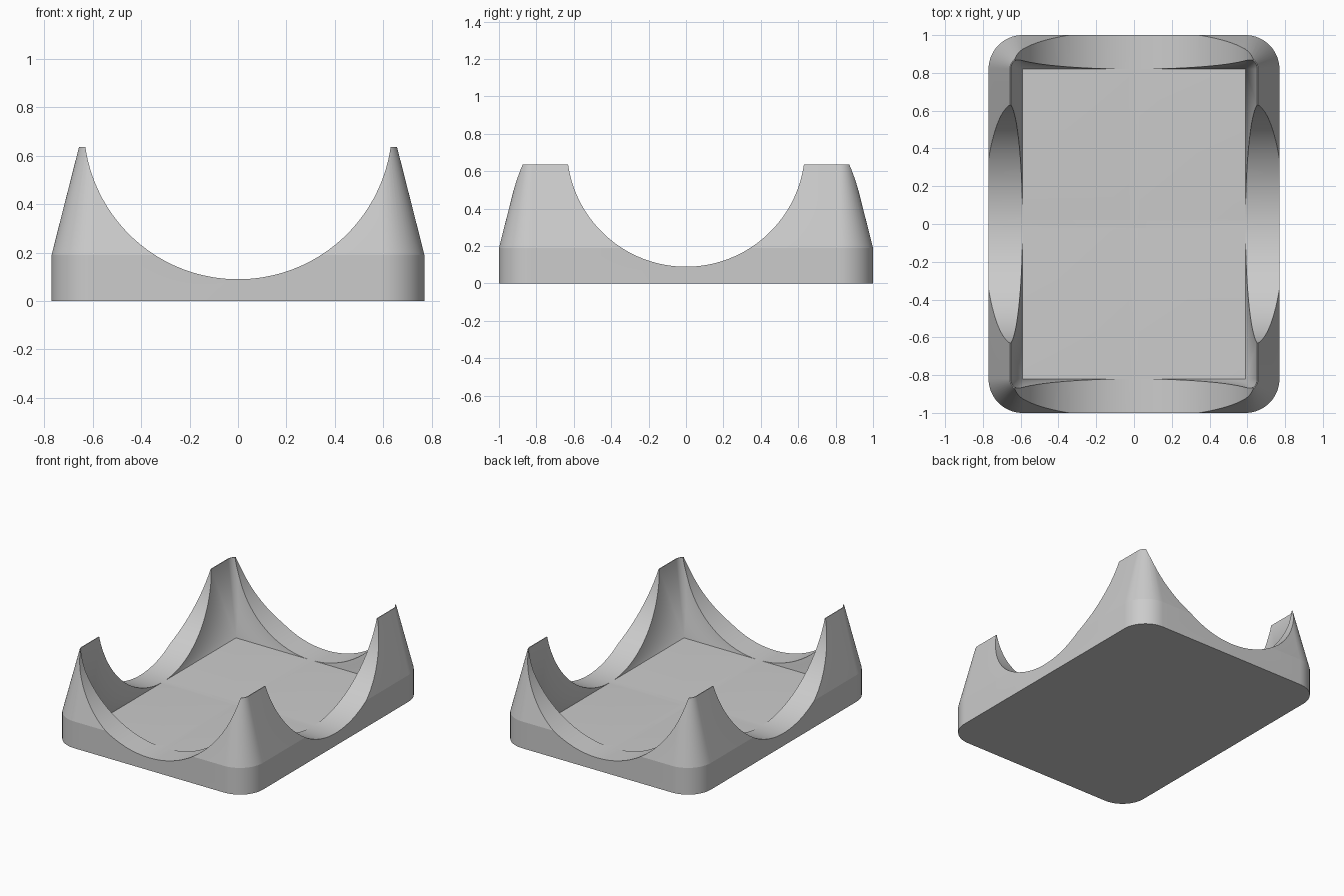
import bpy, bmesh, math
from mathutils import Matrix

cube = bpy.data.objects.get("Cube")
if cube:
    bpy.data.objects.remove(cube, do_unlink=True)

CORNER_X, CORNER_Y = 0.59, 0.82    # centres of the rounded corners
HEIGHT, FLOOR = 0.635, 0.09
STEPS = 16                         # segments in each rounded corner
NOTCH_RADIUS = 0.637

grey = bpy.data.materials.new("light_grey")
grey.use_nodes = True
colour = (0.6, 0.6, 0.6, 1)
grey.diffuse_color = colour
grey.node_tree.nodes["Principled BSDF"].inputs["Base Color"].default_value = colour


def make_object(name, bm):
    mesh = bpy.data.meshes.new(name)
    bm.to_mesh(mesh)
    bm.free()
    mesh.materials.append(grey)
    obj = bpy.data.objects.new(name, mesh)
    bpy.context.collection.objects.link(obj)
    return obj


def rounded_ring(bm, radius, z):
    """Rounded rectangle of vertices, offset from the corner centres."""
    ring = []
    for quarter, (sx, sy) in enumerate([(1, 1), (-1, 1), (-1, -1), (1, -1)]):
        for i in range(STEPS + 1):
            a = (quarter + i / STEPS) * math.pi / 2
            ring.append(bm.verts.new((sx * CORNER_X + radius * math.cos(a),
                                      sy * CORNER_Y + radius * math.sin(a), z)))
    return ring


# Tray: upright base, tapered outer wall, thin rim, flared inner wall, floor
bm = bmesh.new()
profile = [(0.18, 0), (0.18, 0.19), (0.067, HEIGHT), (0.062, HEIGHT), (0, FLOOR)]
rings = [rounded_ring(bm, r, z) for r, z in profile]
for low, high in zip(rings, rings[1:]):
    for i in range(len(low)):
        j = (i + 1) % len(low)
        bm.faces.new((low[i], low[j], high[j], high[i]))
bm.faces.new(rings[0][::-1])
bm.faces.new(rings[-1])
bmesh.ops.remove_doubles(bm, verts=bm.verts, dist=1e-5)
bmesh.ops.recalc_face_normals(bm, faces=bm.faces)
tray = make_object("tray", bm)
bpy.context.view_layer.objects.active = tray
tray.select_set(True)

# Round notches through the end walls and the side walls
for name, axis in (("end_notch_cutter", "X"), ("side_notch_cutter", "Y")):
    bm = bmesh.new()
    segments = 96
    turn = Matrix.Rotation(math.pi / 2, 4, axis)
    lift = Matrix.Translation((0, 0, FLOOR - 0.0005 + NOTCH_RADIUS))
    spin = Matrix.Rotation(math.pi / segments, 4, "Z")
    bmesh.ops.create_cone(bm, cap_ends=True, segments=segments, depth=3,
                          radius1=NOTCH_RADIUS, radius2=NOTCH_RADIUS,
                          matrix=lift @ turn @ spin)
    cutter = make_object(name, bm)
    cutter.hide_render = True
    cut = tray.modifiers.new(name, "BOOLEAN")
    cut.operation = "DIFFERENCE"
    cut.solver = "EXACT"
    cut.object = cutter
    bpy.ops.object.modifier_apply(modifier=cut.name)
    bpy.data.objects.remove(cutter, do_unlink=True)

bpy.ops.object.shade_smooth_by_angle(angle=math.radians(10))
